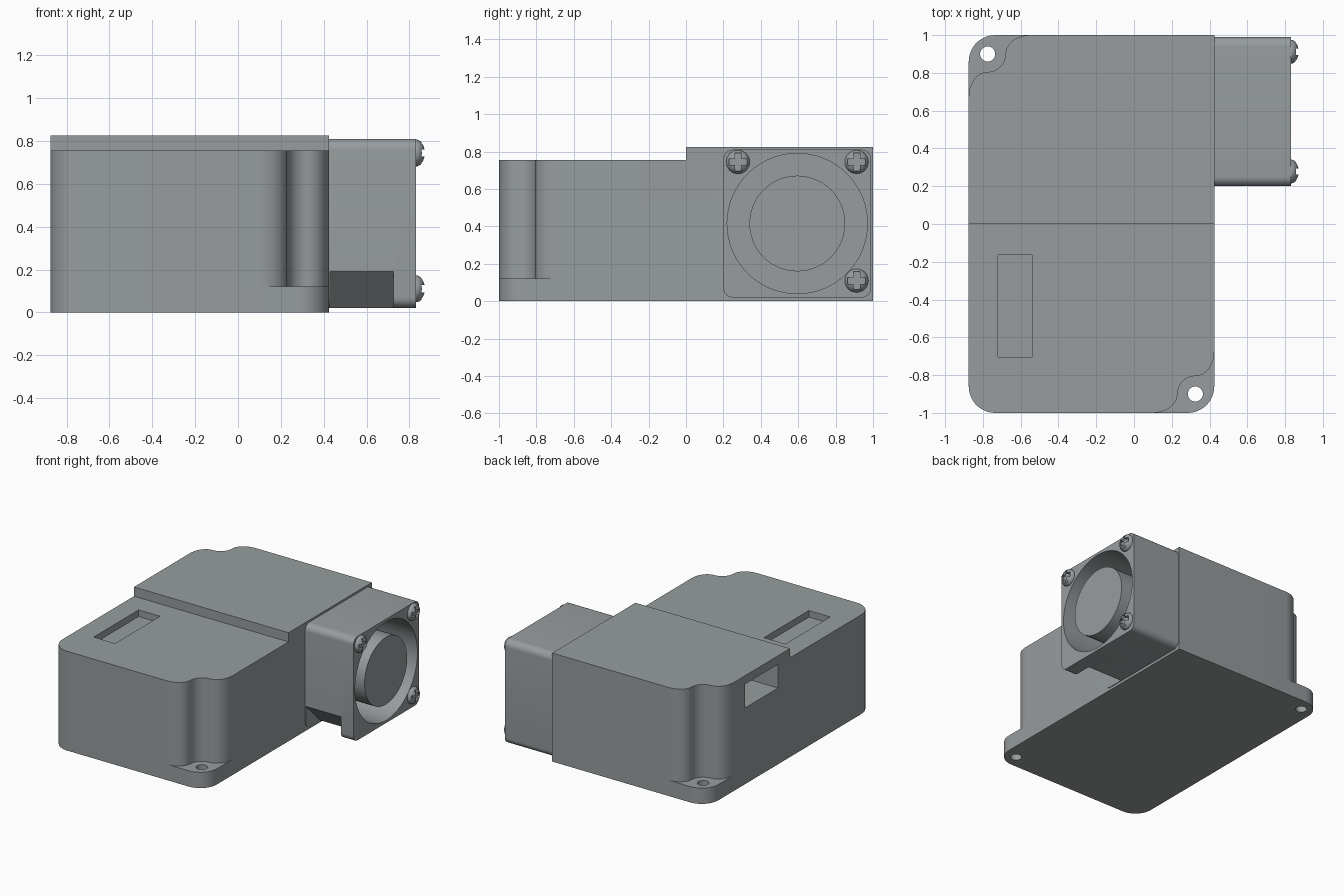
import bpy, bmesh
from math import cos, sin, pi
from mathutils import Matrix

cube = bpy.data.objects.get("Cube")
if cube:
    bpy.data.objects.remove(cube)

grey = bpy.data.materials.new("plain grey")
grey.use_nodes = True
grey.diffuse_color = (0.31, 0.335, 0.345, 1)
grey.node_tree.nodes["Principled BSDF"].inputs["Base Color"].default_value = grey.diffuse_color

X0, X1 = -0.875, 0.425            # case side walls
FAN_Y, FAN_Z, FAN_X = 0.595, 0.415, 0.83


def arc(cx, cy, r, start, end, n=12):
    return [(cx + r * cos(start + (end - start) * i / n),
             cy + r * sin(start + (end - start) * i / n)) for i in range(n + 1)]


def circle(cx, cy, r, n=48):
    return arc(cx, cy, r, 0, 2 * pi, n)[:-1]


def rect(a0, a1, b0, b1):
    return [(a0, b0), (a1, b0), (a1, b1), (a0, b1)]


def finish(name, bm):
    bmesh.ops.recalc_face_normals(bm, faces=bm.faces)
    mesh = bpy.data.meshes.new(name)
    bm.to_mesh(mesh)
    bm.free()
    mesh.materials.append(grey)
    obj = bpy.data.objects.new(name, mesh)
    bpy.context.collection.objects.link(obj)
    return obj


def prism(name, outline, low, high, axis="z"):
    """Extrude a flat outline: (x, y) along z, or (y, z) along x."""
    bm = bmesh.new()
    place = (lambda p, h: (p[0], p[1], h)) if axis == "z" else (lambda p, h: (h, p[0], p[1]))
    face = bm.faces.new([bm.verts.new(place(p, low)) for p in outline])
    # Keep the starting face so the solid is closed
    top = bmesh.ops.extrude_face_region(bm, geom=[face], use_keep_orig=True)["geom"]
    move = place((0, 0), high - low)
    bmesh.ops.translate(bm, vec=move, verts=[v for v in top if isinstance(v, bmesh.types.BMVert)])
    return finish(name, bm)


def cut(obj, cutters):
    for c in cutters:
        mod = obj.modifiers.new("cut", "BOOLEAN")
        mod.operation, mod.solver, mod.object = "DIFFERENCE", "EXACT", c
    bpy.context.view_layer.update()
    graph = bpy.context.evaluated_depsgraph_get()
    mesh = bpy.data.meshes.new_from_object(obj.evaluated_get(graph))
    obj.modifiers.clear()
    obj.data = mesh
    for c in cutters:
        bpy.data.objects.remove(c)


def smooth(obj):
    bpy.ops.object.select_all(action="DESELECT")
    obj.select_set(True)
    bpy.context.view_layer.objects.active = obj
    bpy.ops.object.shade_smooth_by_angle(angle=pi / 6)


# Case: three rounded corners, the fan-side back corner square
R = 0.14
case = prism("case",
             arc(X0 + R, -1 + R, R, pi, 1.5 * pi) + arc(X1 - R, -1 + R, R, 1.5 * pi, 2 * pi)
             + [(X1, 1)] + arc(X0 + R, 1 - R, R, pi / 2, pi), 0, 0.825)

# S-shaped corner relief, measured inwards from the corner
side = [(0.1 - 0.1 * cos(i * pi / 20), 0.325 - 0.13 * sin(i * pi / 20)) for i in range(10)]
relief = ([(-0.1, 0.325)] + side + arc(0.1, 0.1, 0.095, pi / 2, 0)
          + [(v, u) for u, v in reversed(side)] + [(0.325, -0.1), (-0.1, -0.1)])
cutters = []
for cx, cy, s in ((X0, 1, 1), (X1, -1, -1)):
    cutters.append(prism("corner_cutter", [(cx + s * u, cy - s * v) for u, v in relief], 0.12, 1))
    cutters.append(prism("hole_cutter", circle(cx + s * 0.1, cy - s * 0.1, 0.04, 32), -0.1, 0.3))

cutters += [
    prism("step_cutter", rect(-1.2, 1, -1.2, 0), 0.755, 1),
    prism("slot_cutter", rect(-0.72, -0.54, -0.705, -0.165), 0.705, 0.9),
    prism("port_cutter", rect(0.145, 0.54, 0.58, 0.76), -1, -0.5, "x"),
]
cut(case, cutters)
smooth(case)

# Fan housing: rounded square with a round duct and a lower cable notch
H, r = 0.395, 0.05
corners = [(1, 1), (-1, 1), (-1, -1), (1, -1)]
outline = []
for i, (sy, sz) in enumerate(corners):
    outline += arc(FAN_Y + sy * (H - r), FAN_Z + sz * (H - r), r, i * pi / 2, (i + 1) * pi / 2, 8)
housing = prism("fan_housing", outline, X1 - 0.002, FAN_X, "x")
cut(housing, [
    prism("duct_cutter", circle(FAN_Y, FAN_Z, 0.375, 64), 0.47, 1, "x"),
    prism("notch_cutter", [(0.1, 0.29), (0.1, -0.08), (0.47, -0.08)], X1 + 0.005, 0.725, "x"),
])
smooth(housing)
smooth(prism("fan_hub", circle(FAN_Y, FAN_Z, 0.256), 0.46, FAN_X - 0.003, "x"))

# Domed cross-head screws on three corners
D = 0.317
for i, (sy, sz) in enumerate([(1, 1), (-1, 1), (1, -1)]):
    y, z = FAN_Y + sy * D, FAN_Z + 0.012 + sz * D
    bm = bmesh.new()
    bmesh.ops.create_uvsphere(bm, u_segments=32, v_segments=16, radius=1)
    bmesh.ops.rotate(bm, verts=bm.verts, matrix=Matrix.Rotation(pi / 2, 3, "Y"))
    bmesh.ops.scale(bm, verts=bm.verts, vec=(0.044, 0.063, 0.063))
    bmesh.ops.translate(bm, verts=bm.verts, vec=(FAN_X, y, z))
    screw = finish("fan_screw_%d" % (i + 1), bm)
    a, b = 0.048, 0.017
    cross = [(b, b), (b, a), (-b, a), (-b, b), (-a, b), (-a, -b),
             (-b, -b), (-b, -a), (b, -a), (b, -b), (a, -b), (a, b)]
    cut(screw, [prism("cross_cutter", [(y + p, z + q) for p, q in cross], FAN_X + 0.014, 1, "x")])
    smooth(screw)
